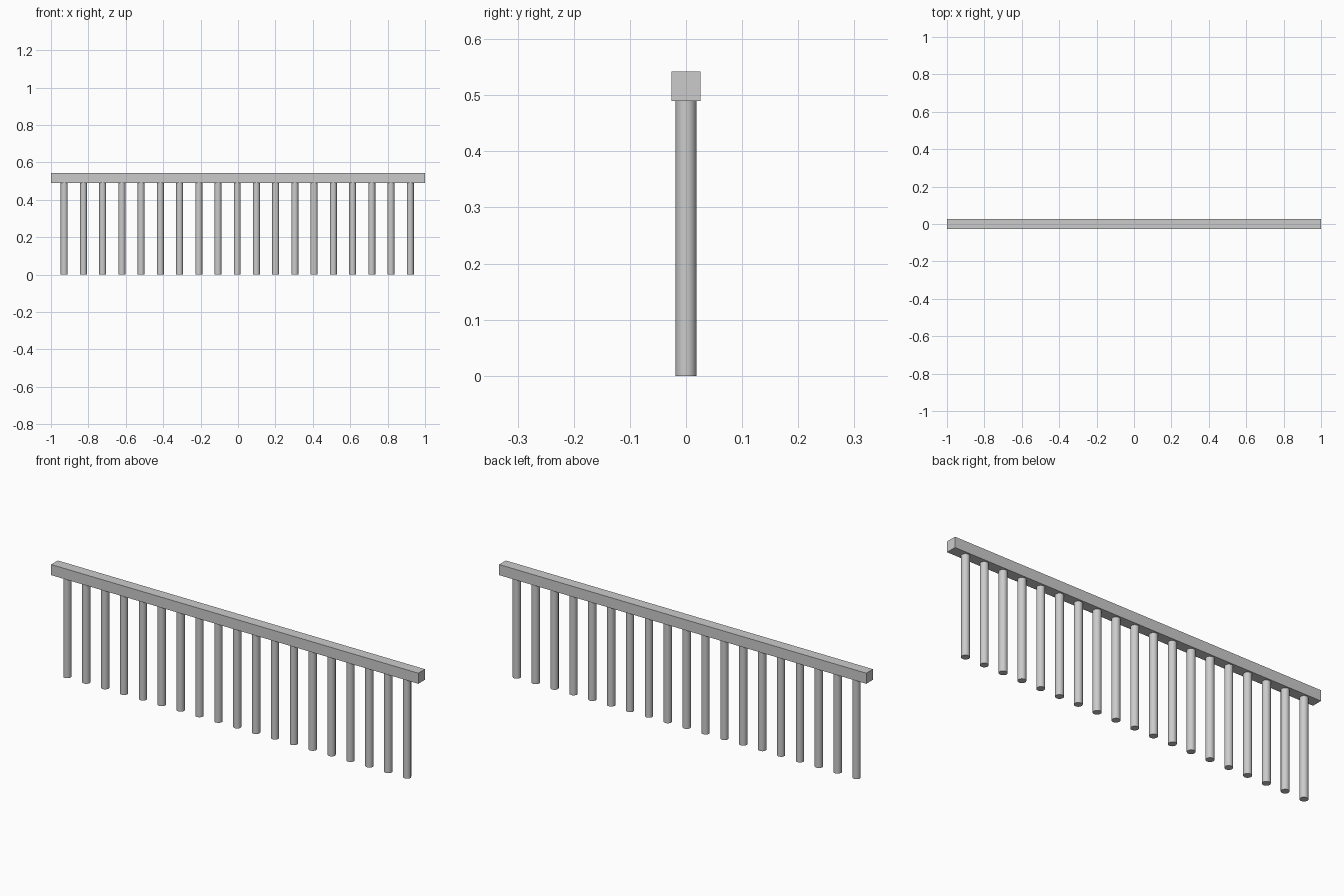
import bpy
import math

if "Cube" in bpy.data.objects:
    bpy.data.objects.remove(bpy.data.objects["Cube"], do_unlink=True)

# Single grey finish
grey = bpy.data.materials.new("light_grey")
grey.use_nodes = True
colour = (0.6, 0.6, 0.6, 1)
grey.diffuse_color = colour
grey.node_tree.nodes["Principled BSDF"].inputs["Base Color"].default_value = colour

RAIL_BOTTOM, RAIL_TOP = 0.49, 0.542
RAIL_WIDTH = 0.052
POST_RADIUS = 0.0187
POST_COUNT = 19
FIRST_X, LAST_X = -0.929, 0.921

# Square top rail
bpy.ops.mesh.primitive_cube_add(size=1, location=(0, 0, (RAIL_BOTTOM + RAIL_TOP) / 2))
rail = bpy.context.object
rail.name = "top_rail"
rail.scale = (2, RAIL_WIDTH, RAIL_TOP - RAIL_BOTTOM)
bpy.ops.object.transform_apply(location=False, rotation=False, scale=True)
rail.data.materials.append(grey)

# One round baluster, shared by the whole row
bpy.ops.mesh.primitive_cylinder_add(vertices=16, radius=POST_RADIUS, depth=RAIL_BOTTOM,
                                    location=(FIRST_X, 0, RAIL_BOTTOM / 2))
post = bpy.context.object
post.name = "baluster_1"
post.data.materials.append(grey)
bpy.ops.object.shade_smooth_by_angle(angle=math.radians(40))

# Remaining evenly spaced balusters
step = (LAST_X - FIRST_X) / (POST_COUNT - 1)
for i in range(1, POST_COUNT):
    copy = post.copy()
    copy.name = f"baluster_{i + 1}"
    copy.location.x = FIRST_X + i * step
    bpy.context.collection.objects.link(copy)
